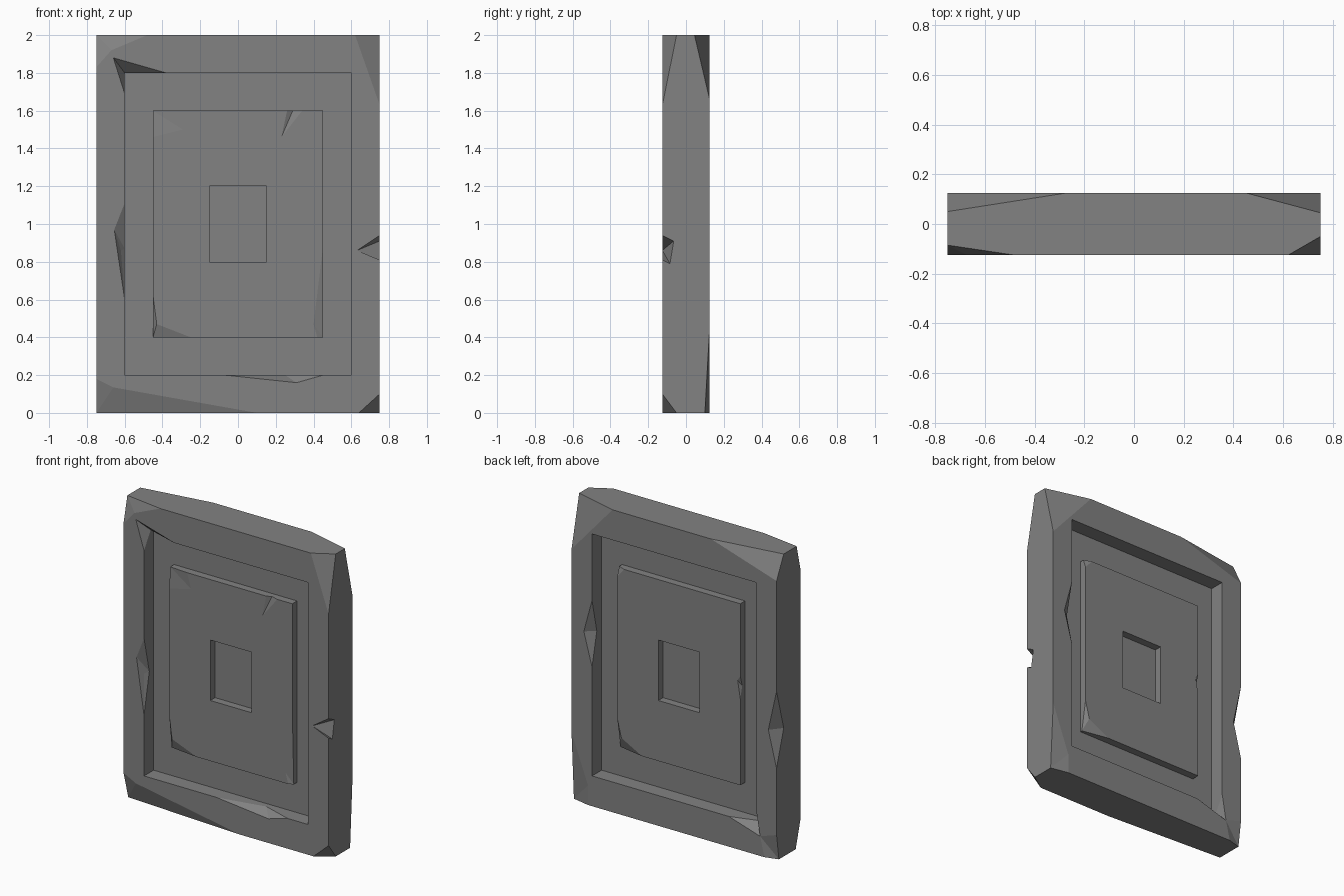
import bpy, bmesh
from mathutils import Vector

if "Cube" in bpy.data.objects:
    bpy.data.objects.remove(bpy.data.objects["Cube"])

FRONT, BACK = -1, 1
T = 0.125  # half thickness


def mesh_object(name, bm):
    bmesh.ops.recalc_face_normals(bm, faces=bm.faces[:])
    me = bpy.data.meshes.new(name)
    bm.to_mesh(me)
    bm.free()
    ob = bpy.data.objects.new(name, me)
    bpy.context.collection.objects.link(ob)
    return ob


def hull(name, points):
    bm = bmesh.new()
    for p in points:
        bm.verts.new(p)
    bmesh.ops.convex_hull(bm, input=bm.verts[:])
    loose = [v for v in bm.verts if not v.link_faces]
    bmesh.ops.delete(bm, geom=loose, context='VERTS')
    return mesh_object(name, bm)


def box(name, hx, y0, y1, z0, z1):
    bm = bmesh.new()
    bmesh.ops.create_cube(bm, size=1)
    for v in bm.verts:
        v.co = (v.co.x * 2 * hx, (y0 + y1) / 2 + v.co.y * abs(y1 - y0),
                (z0 + z1) / 2 + v.co.z * (z1 - z0))
    return mesh_object(name, bm)


def volume(me):
    bm = bmesh.new()
    bm.from_mesh(me)
    v = bm.calc_volume(signed=True)
    bm.free()
    return v


def boolean(tool, op='DIFFERENCE'):
    """Apply the tool to the slab; a result that loses the body is retried or dropped."""
    before = volume(slab.data)
    m = slab.modifiers.new("cut", 'BOOLEAN')
    m.object, m.operation = tool, op
    for solver, nudge in (('MANIFOLD', 0), ('EXACT', 0), ('MANIFOLD', 3e-4), ('EXACT', 3e-4)):
        m.solver = solver
        tool.location = (nudge, nudge * 0.7, nudge * 0.4)
        bpy.context.view_layer.update()
        dg = bpy.context.evaluated_depsgraph_get()
        me = bpy.data.meshes.new_from_object(slab.evaluated_get(dg))
        after = volume(me) if me.polygons else 0
        if 0.6 * before < after < 1.4 * before and abs(after - before) > 1e-7:
            slab.modifiers.remove(m)
            slab.data = me
            break
    else:
        slab.modifiers.remove(m)
    bpy.data.objects.remove(tool)


def place(side, p):
    """(x, depth below face, z) -> world position"""
    return Vector((p[0], side * (T - p[1]), p[2]))


def chip(side, outer, pts):
    """Knock out the hull of surface points and one point outside the stone."""
    boolean(hull("chip", [place(side, p) for p in list(pts) + [outer]]))


def corner(side, c, a, m, b, d):
    """Chip a convex corner c: a, b on its edges, d in depth, m a bend between a and b."""
    pts = [p for p in (a, m, b, d) if p]
    o = [2 * c[i] - sum(p[i] for p in pts) / len(pts) for i in range(3)]
    if m:
        # the bend may bulge either way, so cut each facet on its own
        chip(side, o, (a, m, d))
        chip(side, o, (m, b, d))
    else:
        chip(side, o, (a, b, d))


# Slab with a pocket, raised panel and small centre recess on both faces
slab = box("stone_slab", 0.75, -T, T, 0, 2)
for s in (FRONT, BACK):
    boolean(box("pocket", 0.6, s * 0.025, s * 0.3, 0.2, 1.8))
boolean(box("panel", 0.45, -0.075, 0.075, 0.4, 1.6), 'UNION')
for s in (FRONT, BACK):
    boolean(box("recess", 0.15, s * 0.025, s * 0.3, 0.8, 1.2))

# Outer corners, front
corner(FRONT, (-.75, 0, 2), (-.75, 0, 1.83), (-.67, 0, 1.92), (-.48, 0, 2), (-.75, .04, 2))
corner(FRONT, (.75, 0, 2), (.75, 0, 1.63), None, (.62, 0, 2), (.75, .075, 2))
corner(FRONT, (-.75, 0, 0), (-.75, 0, .18), (-.66, 0, .135), (.1, 0, 0), (-.75, .05, 0))
corner(FRONT, (.75, 0, 0), (.75, 0, .10), None, (.64, 0, 0), (.75, .075, 0))
# Outer corners, back
corner(BACK, (-.75, 0, 2), (-.75, 0, 1.85), None, (-.27, 0, 2), (-.75, .075, 2))
corner(BACK, (.75, 0, 2), (.75, 0, 1.66), None, (.45, 0, 2), (.75, .08, 2))
corner(BACK, (.75, 0, 0), (.75, 0, .45), (.63, 0, .13), (.63, 0, 0), (.75, .025, 0))
corner(BACK, (-.75, 0, 0), (-.75, 0, .17), (-.63, 0, .13), (-.66, 0, 0), (-.75, .025, 0))

# Notches in the long outer edges
chip(FRONT, (.85, -.1, .87), [(.63, 0, .86), (.75, 0, .94), (.75, 0, .81),
                              (.75, .06, .91), (.75, .04, .79)])
chip(BACK, (-.85, -.1, .86), [(-.75, 0, 1.12), (-.69, 0, .85), (-.75, 0, .61), (-.75, .075, .85)])

# Dents in the rim of the pockets
chip(FRONT, (-.55, -.1, 1.75), [(-.66, 0, 1.88), (-.38, 0, 1.8), (-.6, 0, 1.69), (-.6, .07, 1.8)])
chip(FRONT, (-.5, -.1, .9), [(-.6, 0, 1.11), (-.655, 0, .97), (-.6, 0, .6),
                             (-.62, .03, .86), (-.6, .055, .87)])
chip(FRONT, (.25, -.1, .3), [(-.07, 0, .2), (.31, 0, .16), (.45, 0, .2), (.25, .065, .2)])
chip(BACK, (.5, -.1, 1.14), [(.6, 0, 1.36), (.66, 0, 1.14), (.6, 0, .92), (.6, .05, 1.14)])
chip(BACK, (-.55, -.1, .25), [(-.4, 0, .2), (-.63, 0, .13), (-.6, 0, .3), (-.6, .06, .2)])

# Chips on the raised panels (panel face lies 0.05 deep)
P = .05
corner(FRONT, (-.45, P, .4), (-.45, P, .62), (-.43, P, .47), (-.25, P, .4), (-.45, .075, .4))
corner(FRONT, (.45, P, .4), (.45, P, .88), (.4, P, .47), (.42, P, .4), (.45, .065, .4))
corner(FRONT, (-.45, P, 1.6), (-.45, P, 1.46), (-.29, P, 1.5), (-.32, P, 1.6), (-.45, .06, 1.6))
chip(FRONT, (.3, -.02, 1.68), [(.23, P, 1.46), (.26, P, 1.6), (.34, P, 1.6), (.29, .065, 1.6)])
corner(BACK, (.45, P, .4), (.45, P, .6), (.42, P, .48), (.27, P, .4), (.45, .085, .4))
corner(BACK, (.45, P, 1.6), (.45, P, 1.54), None, (.4, P, 1.6), (.45, .07, 1.6))
chip(BACK, (-.53, 0, 1.05), [(-.45, P, 1.12), (-.43, P, 1.09), (-.45, P, .97), (-.45, .07, 1.05)])

# Dark grey stone
stone = bpy.data.materials.new("dark_stone")
stone.diffuse_color = (0.223, 0.223, 0.223, 1)
stone.use_nodes = True
stone.node_tree.nodes["Principled BSDF"].inputs["Base Color"].default_value = stone.diffuse_color
slab.data.materials.clear()
slab.data.materials.append(stone)
for f in slab.data.polygons:
    f.material_index = 0
